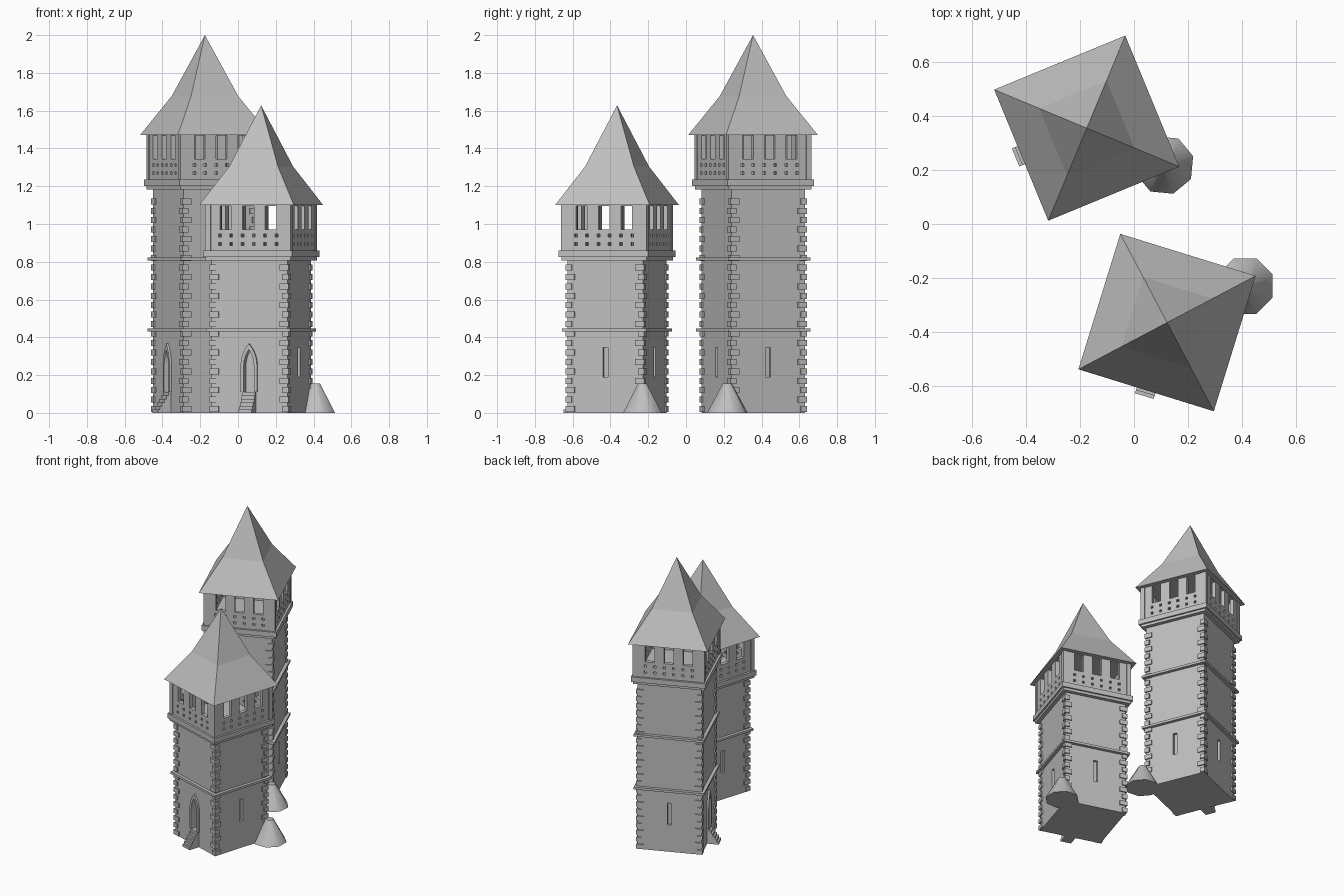
import bpy, bmesh
from math import radians, cos, sin, pi
from mathutils import Matrix, Vector

old = bpy.data.objects.get("Cube")
if old:
    bpy.data.objects.remove(old, do_unlink=True)

stone = bpy.data.materials.new("grey stone")
stone.use_nodes = True
stone.diffuse_color = (0.52, 0.52, 0.52, 1)
stone.node_tree.nodes["Principled BSDF"].inputs["Base Color"].default_value = (0.52, 0.52, 0.52, 1)

HALF = 0.21        # half width of the shaft
DOOR_Z = 0.11      # door threshold


def finish(name, bm, place):
    bmesh.ops.recalc_face_normals(bm, faces=bm.faces)
    mesh = bpy.data.meshes.new(name)
    bm.to_mesh(mesh)
    bm.free()
    mesh.materials.append(stone)
    obj = bpy.data.objects.new(name, mesh)
    obj.matrix_world = place
    bpy.context.collection.objects.link(obj)
    return obj


def box(bm, x0, x1, y0, y1, z0, z1, turn=Matrix()):
    m = Matrix.Translation(((x0 + x1) / 2, (y0 + y1) / 2, (z0 + z1) / 2))
    bmesh.ops.create_cube(bm, size=1, matrix=turn @ m @ Matrix.Diagonal((x1 - x0, y1 - y0, z1 - z0, 1)))


def slab(bm, h, z0, z1):
    box(bm, -h, h, -h, h, z0, z1)


def quarter(i):
    return Matrix.Rotation(i * pi / 2, 4, 'Z')


def arch(w, z0, spring, top, steps=6):
    """Pointed arch outline from lower left to lower right, as (x, z)."""
    rise = top - spring
    r = (w * w + rise * rise) / (2 * w)
    pts = [(-w, z0)]
    for i in range(steps + 1):
        z = spring + rise * i / steps
        x = (r * r - (z - spring) ** 2) ** 0.5 - (r - w)
        pts.append((-max(x, 0), z))
    return pts + [(-x, z) for x, z in reversed(pts[:-1])]


def prism(bm, outline, y0, y1):
    verts = [bm.verts.new((x, y0, z)) for x, z in outline]
    face = bm.faces.new(verts)
    ext = bmesh.ops.extrude_face_region(bm, geom=[face])
    moved = [v for v in ext["geom"] if isinstance(v, bmesh.types.BMVert)]
    bmesh.ops.translate(bm, verts=moved, vec=(0, y1 - y0, 0))


def shaft(tag, place, top):
    bm = bmesh.new()
    slab(bm, HALF, 0, top)
    obj = finish(tag + "shaft", bm, place)
    # Recesses for the door and the three arrow slits
    cut = bmesh.new()
    prism(cut, arch(0.028, DOOR_Z, 0.25, 0.335), -HALF - 0.05, -HALF + 0.03)
    for i in (1, 2, 3):
        box(cut, -0.014, 0.014, -HALF - 0.05, -HALF + 0.018, 0.19, 0.345, quarter(i))
    cutter = finish(tag + "cutter", cut, place)
    cutter.hide_render = True
    mod = obj.modifiers.new("recesses", 'BOOLEAN')
    mod.object = cutter
    mod.solver = 'EXACT'
    bpy.context.view_layer.objects.active = obj
    bpy.ops.object.modifier_apply(modifier=mod.name)
    bpy.data.objects.remove(cutter, do_unlink=True)


def quoins(tag, place, top):
    bm = bmesh.new()
    out, pitch = HALF + 0.008, 0.05
    for k in range(int(top / pitch)):
        a, b = (0.034, 0.05) if k % 2 else (0.05, 0.034)
        for i in range(4):
            z = k * pitch
            box(bm, out - a, out, out - b, out, z + 0.004, z + 0.036, quarter(i))
    finish(tag + "corner_stones", bm, place)


def doorway(tag, place):
    # Raised pointed surround
    bm = bmesh.new()
    outer = arch(0.045, DOOR_Z, 0.25, 0.367)
    inner = arch(0.028, DOOR_Z, 0.25, 0.335)
    rings = []
    for y in (-HALF - 0.012, -HALF + 0.005):
        rings.append([[bm.verts.new((x, y, z)) for x, z in line] for line in (outer, inner)])
    (fo, fi), (bo, bi) = rings
    for i in range(len(outer) - 1):
        for p, q in ((fo, fi), (bo, fo), (fi, bi), (bi, bo)):
            bm.faces.new((p[i], p[i + 1], q[i + 1], q[i]))
    for i in (0, -1):
        bm.faces.new((fo[i], fi[i], bi[i], bo[i]))
    finish(tag + "door_surround", bm, place)
    # Steps climbing to the threshold
    bm = bmesh.new()
    n = 6
    for i in range(n):
        front = -HALF - 0.075 * (n - i) / n
        box(bm, -0.036, 0.036, front, -HALF + 0.005, DOOR_Z * i / n, DOOR_Z * (i + 1) / n)
    finish(tag + "door_steps", bm, place)


def parapet(tag, place, z0, z1):
    # Pierced walls: a grid of cells with windows and small holes left out
    wall, post, thick, hole = 0.232, 0.237, 0.025, 0.008
    windows = [(c - 0.031, c + 0.031) for c in (-0.125, 0, 0.125)]
    holes = [(s - hole, s + hole) for c in (-0.125, 0, 0.125) for s in (c - 0.031, c + 0.031)]
    rows = [(z0 + d - hole, z0 + d + hole) for d in (0.035, 0.078)]
    sill, head = z1 - 0.128, z1 - 0.004
    us = sorted({-wall, wall, *[round(v, 4) for pair in windows + holes for v in pair]})
    zs = sorted({z0, sill, head, z1, *[v for pair in rows for v in pair]})

    def inside(v, spans):
        return any(a < v < b for a, b in spans)

    bm = bmesh.new()
    for i in range(4):
        part = bmesh.new()
        for u0, u1 in zip(us, us[1:]):
            for a, b in zip(zs, zs[1:]):
                u, z = (u0 + u1) / 2, (a + b) / 2
                if (sill < z < head and inside(u, windows)) or (inside(z, rows) and inside(u, holes)):
                    continue
                part.faces.new([part.verts.new((x, -wall, h)) for x, h in ((u0, a), (u1, a), (u1, b), (u0, b))])
        bmesh.ops.remove_doubles(part, verts=part.verts, dist=0.0005)
        ext = bmesh.ops.extrude_face_region(part, geom=part.faces[:], use_keep_orig=True)
        back = [v for v in ext["geom"] if isinstance(v, bmesh.types.BMVert)]
        bmesh.ops.translate(part, verts=back, vec=(0, thick, 0))
        bmesh.ops.transform(part, matrix=quarter(i), verts=part.verts)
        bmesh.ops.recalc_face_normals(part, faces=part.faces)
        temp = bpy.data.meshes.new("temp")
        part.to_mesh(temp)
        part.free()
        bm.from_mesh(temp)
        bpy.data.meshes.remove(temp)
    finish(tag + "parapet_walls", bm, place)
    # Corner posts
    bm = bmesh.new()
    for i in range(4):
        box(bm, post - 0.03, post, post - 0.03, post, z0, z1, quarter(i))
    finish(tag + "parapet_posts", bm, place)


def roof(tag, place, eave):
    bm = bmesh.new()
    rings = []
    for h, z in ((0.2625, eave), (0.135, eave + 0.205)):
        rings.append([bm.verts.new((sx * h, sy * h, z)) for sx, sy in ((-1, -1), (1, -1), (1, 1), (-1, 1))])
    tip = bm.verts.new((0, 0, eave + 0.528))
    low, mid = rings
    for i in range(4):
        j = (i + 1) % 4
        bm.faces.new((low[i], low[j], mid[j], mid[i]))
        bm.faces.new((mid[i], mid[j], tip))
    bm.faces.new(low[::-1])
    finish(tag + "roof", bm, place)


def corner_cone(tag, place):
    bm = bmesh.new()
    m = Matrix.Translation((0.236, 0.214, 0.0775)) @ Matrix.Rotation(radians(17.2 + 22.5), 4, 'Z')
    bmesh.ops.create_cone(bm, cap_ends=True, segments=8, radius1=0.111, radius2=0.025, depth=0.155, matrix=m)
    obj = finish(tag + "corner_cone", bm, place)
    bpy.ops.object.select_all(action='DESELECT')
    obj.select_set(True)
    bpy.context.view_layer.objects.active = obj
    bpy.ops.object.shade_smooth_by_angle(angle=radians(50))


def tower(tag, x, y, turn, ledge, eave, bands):
    place = Matrix.Translation((x, y, 0)) @ Matrix.Rotation(radians(turn), 4, 'Z')
    shaft(tag, place, ledge)
    quoins(tag, place, ledge - 0.02)
    doorway(tag, place)
    # String courses and the stepped ledge under the parapet
    bm = bmesh.new()
    for z in bands:
        slab(bm, 0.232, z, z + 0.016)
    finish(tag + "string_courses", bm, place)
    bm = bmesh.new()
    slab(bm, 0.236, ledge - 0.018, ledge)
    slab(bm, 0.247, ledge, ledge + 0.035)
    finish(tag + "ledge", bm, place)
    parapet(tag, place, ledge + 0.035, eave)
    roof(tag, place, eave)
    corner_cone(tag, place)


tower("tall_tower_", -0.175, 0.355, -67.6, 1.2, 1.472, (0.43, 0.807))
tower("short_tower_", 0.1225, -0.365, -17.2, 0.825, 1.1, (0.43,))
